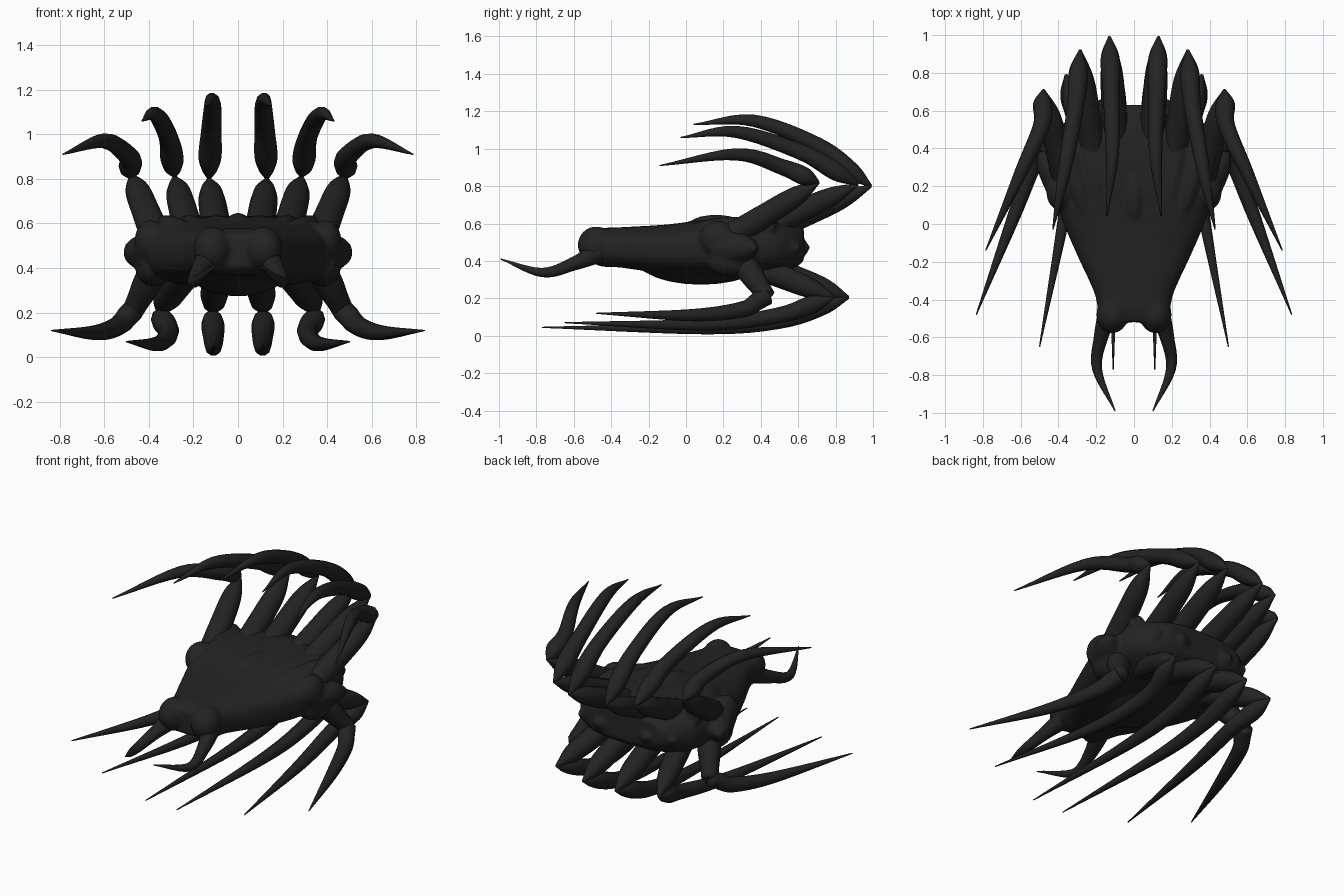
import bpy, bmesh, math
from mathutils import Vector

if "Cube" in bpy.data.objects:
    bpy.data.objects.remove(bpy.data.objects["Cube"])

mat = bpy.data.materials.new("charcoal black")
mat.diffuse_color = (0.017, 0.017, 0.017, 1)
mat.use_nodes = True
mat.node_tree.nodes["Principled BSDF"].inputs["Base Color"].default_value = mat.diffuse_color


def finish(bm, name, mirror=False):
    bmesh.ops.recalc_face_normals(bm, faces=bm.faces)
    me = bpy.data.meshes.new(name)
    bm.to_mesh(me)
    bm.free()
    ob = bpy.data.objects.new(name, me)
    bpy.context.collection.objects.link(ob)
    me.materials.append(mat)
    for p in me.polygons:
        p.use_smooth = True
    if mirror:
        m = ob.modifiers.new("mirror", 'MIRROR')
        m.use_mirror_merge = False
    return ob


def skin(bm, rings):
    vs = [[bm.verts.new(c) for c in r] for r in rings]
    n = len(vs[0])
    for a, b in zip(vs, vs[1:]):
        for i in range(n):
            bm.faces.new((a[i], a[(i + 1) % n], b[(i + 1) % n], b[i]))
    bm.faces.new(vs[0])
    bm.faces.new(vs[-1])


def spline(pts, steps=6):
    # Catmull-Rom through vectors of any size
    p = [2 * pts[0] - pts[1]] + pts + [2 * pts[-1] - pts[-2]]
    out = []
    for a, b, c, d in zip(p, p[1:], p[2:], p[3:]):
        for k in range(steps):
            t = k / steps
            out.append(0.5 * (2 * b + (c - a) * t + (2 * a - 5 * b + 4 * c - d) * t * t
                              + (3 * b - a - 3 * c + d) * t ** 3))
    return out + [p[-2]]


def tube(bm, pts, radii, n=10):
    s = spline([Vector((*p, r)) for p, r in zip(pts, radii)])
    rings = []
    for i, q in enumerate(s):
        t = (s[min(i + 1, len(s) - 1)].to_3d() - s[max(i - 1, 0)].to_3d()).normalized()
        side = Vector((1, 0, 0))
        side = (side - t * side.dot(t)).normalized()
        up = t.cross(side)
        r = max(q[3], 0.003)
        rings.append([q.to_3d() + side * (r * math.cos(2 * math.pi * k / n))
                      + up * (r * math.sin(2 * math.pi * k / n)) for k in range(n)])
    skin(bm, rings)


def blob(bm, c, r):
    for q in bmesh.ops.create_uvsphere(bm, u_segments=20, v_segments=12, radius=1)['verts']:
        q.co = Vector([c[i] + q.co[i] * r[i] for i in range(3)])


def leg(name, base, knee, bend, mid, tip, knee_r=.008):
    # thigh runs back to a pointed knee, shin sweeps forward from it
    base, knee, bend = Vector(base), Vector(knee), Vector(bend)
    bm = bmesh.new()
    tube(bm, [base, base.lerp(knee, .4), base.lerp(knee, .75), knee], (.072, .066, .055, knee_r))
    tube(bm, [knee, knee.lerp(bend, .38), bend, mid, tip], (knee_r, .05, .045, .034, .003))
    finish(bm, name, True)


leg("upper_inner_leg", (.09, .35, .52), (.13, .99, .80), (.12, .70, 1.02), (.115, .36, 1.15), (.145, .04, 1.13))
leg("upper_middle_leg", (.21, .3, .52), (.285, .92, .81), (.31, .62, .98), (.37, .27, 1.09), (.43, -.03, 1.06))
leg("upper_outer_leg", (.36, .22, .52), (.48, .71, .82), (.49, .52, .9), (.6, .27, .97), (.785, -.14, .91))
leg("lower_inner_leg", (.09, .35, .40), (.115, .87, .205), (.11, .5, .08), (.11, .1, .04), (.11, -.77, .045))
leg("lower_middle_leg", (.22, .3, .40), (.36, .79, .205), (.31, .5, .11), (.36, .1, .06), (.5, -.65, .07))
leg("lower_outer_leg", (.37, .3, .40), (.47, .43, .21), (.54, .3, .14), (.64, .03, .11), (.835, -.48, .12), .05)

# curved mandibles
bm = bmesh.new()
tube(bm, [(.13, -.46, .45), (.175, -.6, .385), (.195, -.77, .338), (.10, -.99, .41)], (.06, .038, .026, .003))
finish(bm, "mandible", True)

# body: lofted rounded sections (y, half width, bottom, top)
bm = bmesh.new()
rings = []
stations = [(-.52, .15, .40, .55), (-.45, .19, .37, .575), (-.35, .215, .365, .58), (-.1, .33, .33, .595),
            (.15, .42, .315, .625), (.43, .42, .32, .635), (.56, .35, .35, .61), (.63, .26, .40, .58)]
for y, w, z0, z1 in spline([Vector(s) for s in stations], 3):
    ring = []
    for k in range(32):
        c, s = math.cos(math.pi * k / 16), math.sin(math.pi * k / 16)
        ring.append((w * math.copysign(abs(c) ** .65, c), y,
                     (z0 + z1) / 2 + (z1 - z0) / 2 * math.copysign(abs(s) ** .75, s)))
    rings.append(ring)
skin(bm, rings)
# belly and back hump
blob(bm, (0, .08, .40), (.23, .34, .127))
blob(bm, (0, .16, .58), (.06, .16, .068))
for s in (-1, 1):
    # head lobes and side knobs
    blob(bm, (s * .115, -.48, .485), (.085, .10, .10))
    blob(bm, (s * .39, .17, .52), (.075, .10, .095))
    blob(bm, (s * .38, .24, .40), (.08, .13, .085))
    # shoulder ridges running into the legs
    for x in (.11, .25, .37):
        tube(bm, [(s * x * .55, -.05, .56), (s * x * .8, .2, .58), (s * x, .48, .585)], (.02, .055, .05))
    # rear and side spikes between the legs
    for x, y in ((.18, .66), (.33, .61), (.505, .38)):
        tube(bm, [(s * x * .7, y - .2, .47), (s * x * .9, y - .06, .47), (s * x, y, .47)], (.11, .07, .012))
body = finish(bm, "body")
m = body.modifiers.new("fuse", 'REMESH')
m.mode = 'VOXEL'
m.voxel_size = 0.012
m.use_smooth_shade = True
m = body.modifiers.new("soften", 'SMOOTH')
m.factor = 0.5
m.iterations = 5
